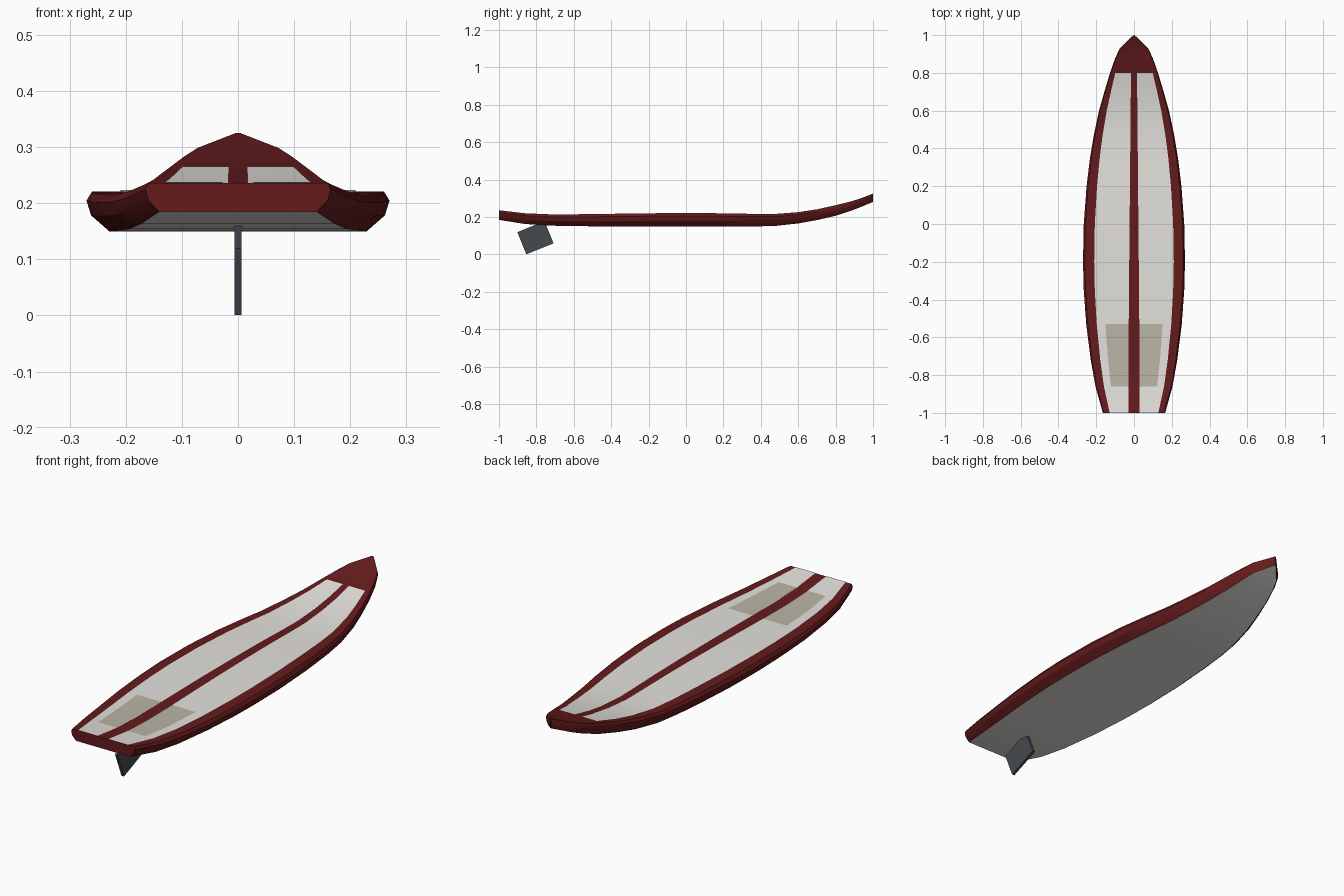
import bpy, bmesh, math

if "Cube" in bpy.data.objects:
    bpy.data.objects.remove(bpy.data.objects["Cube"])

def material(name, rgb):
    m = bpy.data.materials.new(name)
    m.diffuse_color = (*rgb, 1)
    m.use_nodes = True
    m.node_tree.nodes["Principled BSDF"].inputs["Base Color"].default_value = m.diffuse_color
    return m

RED = material("red", (0.13, 0.011, 0.012))
WHITE = material("off_white", (0.78, 0.76, 0.72))
TAN = material("tan", (0.50, 0.46, 0.38))
DARK = material("charcoal", (0.06, 0.068, 0.08))

# stations along the board: y, half width, bottom z, deck z
STATIONS = [
    (-1.0, .165, .185, .237), (-.86, .204, .163, .221), (-.72, .229, .154, .215),
    (-.53, .253, .151, .216), (-.35, .266, .150, .219), (-.2, .270, .150, .221),
    (0, .266, .150, .222), (.2, .251, .150, .221), (.35, .233, .150, .218),
    (.47, .213, .152, .217), (.6, .185, .166, .227), (.7, .157, .184, .242),
    (.8, .127, .207, .264), (.88, .099, .233, .284), (.93, .075, .252, .299),
    (1.0, .003, .281, .326)]

# half cross-section: fraction of half width, fraction of thickness
SECTION = [(.85, 0), (.97, .4), (1, .77), (.965, .99)]

def finish(name, bm, mats):
    me = bpy.data.meshes.new(name)
    bm.normal_update()
    bm.to_mesh(me)
    bm.free()
    ob = bpy.data.objects.new(name, me)
    bpy.context.collection.objects.link(ob)
    for m in mats:
        me.materials.append(m)
    bpy.ops.object.select_all(action='DESELECT')
    ob.select_set(True)
    bpy.context.view_layer.objects.active = ob
    bpy.ops.object.shade_smooth_by_angle(angle=math.radians(30))
    return ob

# lofted board with a pale underside
bm = bmesh.new()
rings = []
for y, w, lo, hi in STATIONS:
    half = [(w * a, lo + (hi - lo) * b) for a, b in SECTION]
    pts = half + [(-x, z) for x, z in reversed(half)]
    rings.append([bm.verts.new((x, y, z)) for x, z in pts])
n = len(rings[0])
for a, b in zip(rings, rings[1:]):
    for i in range(n):
        j = (i + 1) % n
        f = bm.faces.new((a[i], a[j], b[j], b[i]))
        f.material_index = 1 if i == n - 1 else 0
bm.faces.new(rings[0])
bm.faces.new(rings[-1])
bmesh.ops.recalc_face_normals(bm, faces=bm.faces)
finish("board", bm, [RED, WHITE])

def deck_strip(name, y0, y1, outer, lift, mat):
    """Mirrored thin strip on the deck, either side of the centre stripe."""
    bm = bmesh.new()
    for s in (1, -1):
        prev = None
        for y, w, lo, hi in STATIONS:
            if y0 <= y <= y1:
                inner = .028 - .012 * max(0, (y + .5) / 1.3)
                row = [bm.verts.new((s * x, y, hi + lift)) for x in (inner, w * outer)]
                if prev:
                    q = (prev[0], prev[1], row[1], row[0])
                    bm.faces.new(q if s > 0 else q[::-1])
                prev = row
    return finish(name, bm, [mat])

# deck panels and rear grip pads
deck_strip("deck_panels", -1, .8, .78, .0012, WHITE)
deck_strip("grip_pads", -.86, -.53, .60, .0024, TAN)

# tilted plate fin
bm = bmesh.new()
bmesh.ops.create_cube(bm, size=1)
bmesh.ops.scale(bm, vec=(.013, .157, .128), verts=bm.verts)
fin = finish("fin", bm, [DARK])
fin.location = (0, -.805, .0895)
fin.rotation_euler.x = math.radians(22)
